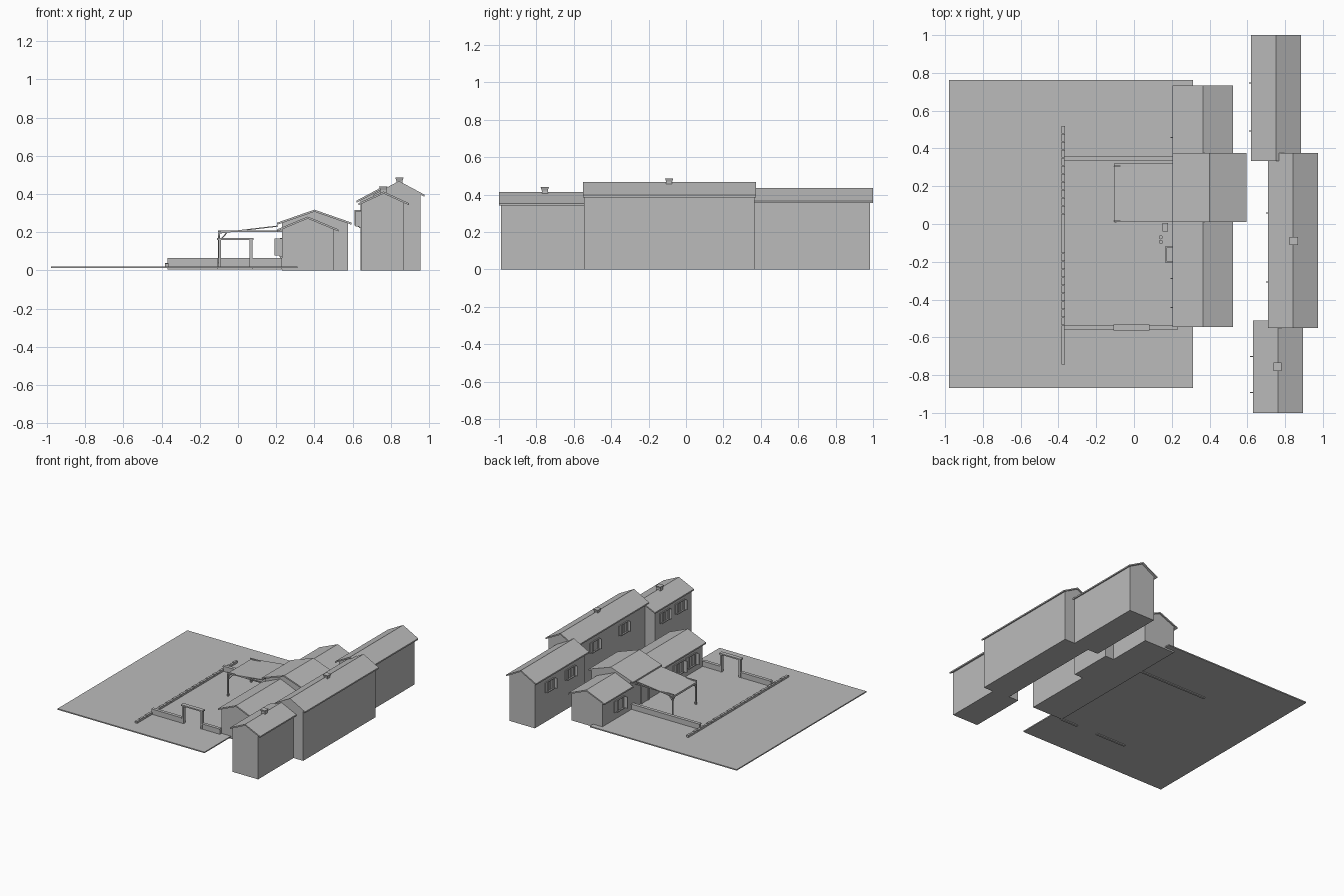
import bpy, bmesh, math
from mathutils import Matrix, Vector

old = bpy.data.objects.get("Cube")
if old:
    bpy.data.objects.remove(old, do_unlink=True)

stone = bpy.data.materials.new("plain_grey")
stone.use_nodes = True
GREY = (0.5, 0.5, 0.5, 1)
stone.diffuse_color = GREY
stone.node_tree.nodes["Principled BSDF"].inputs["Base Color"].default_value = GREY


def finish(name, bm):
    bmesh.ops.recalc_face_normals(bm, faces=bm.faces)
    mesh = bpy.data.meshes.new(name)
    bm.to_mesh(mesh)
    bm.free()
    mesh.materials.append(stone)
    obj = bpy.data.objects.new(name, mesh)
    bpy.context.collection.objects.link(obj)
    return obj


def add_box(bm, x, y, z):
    """Add a box given its (low, high) range on each axis."""
    centre = [(a + b) / 2 for a, b in (x, y, z)]
    size = [b - a for a, b in (x, y, z)]
    matrix = Matrix.Translation(centre) @ Matrix.Diagonal((*size, 1))
    bmesh.ops.create_cube(bm, size=1, matrix=matrix)


def boxes(name, *ranges):
    bm = bmesh.new()
    for r in ranges:
        add_box(bm, *r)
    return finish(name, bm)


def prism(name, profile, y0, y1):
    """Extrude an x-z profile along y."""
    bm = bmesh.new()
    face = bm.faces.new([bm.verts.new((x, y0, z)) for x, z in profile])
    new = bmesh.ops.extrude_face_region(bm, geom=[face])["geom"]
    moved = [v for v in new if isinstance(v, bmesh.types.BMVert)]
    bmesh.ops.translate(bm, verts=moved, vec=(0, y1 - y0, 0))
    return finish(name, bm)


def window(name, x, y, z, w, h, reach):
    """Framed window on a wall facing -x, with one shutter open and one folded back."""
    t, out = 0.007, x - 0.008
    y0, y1, z0, z1 = y - w / 2, y + w / 2, z - h / 2, z + h / 2
    boxes(name + "_frame",
          ((out, x), (y0, y0 + t), (z0, z1)),
          ((out, x), (y1 - t, y1), (z0, z1)),
          ((out, x), (y0 + t, y1 - t), (z1 - t, z1)),
          ((out - 0.004, x), (y0 - t, y1 + t), (z0 - t, z0)),
          ((x - 0.004, x), (y - t / 2, y + t / 2), (z0, z1 - t)))
    boxes(name + "_shutters",
          ((x - reach, x), (y0 - 0.005, y0), (z0, z1)),
          ((x - 0.006, x), (y1 + 0.002, y1 + reach), (z0, z1)))


def house(name, wall_x, wall_y, roof_x, roof_y, eave, ridge, base=0.0):
    """Gabled house: the roof slab overhangs a five-sided wall block."""
    t = 0.011
    mid = sum(roof_x) / 2
    slope = (ridge - eave) / (mid - roof_x[0])

    def under(x):
        return ridge - t - slope * abs(x - mid)

    a, b = wall_x
    prism(name + "_walls",
          [(a, base), (b, base), (b, under(b)), (mid, under(mid)), (a, under(a))], *wall_y)
    left, right = roof_x
    prism(name + "_roof",
          [(left, eave - t), (mid, ridge - t), (right, eave - t),
           (right, eave), (mid, ridge), (left, eave)], *roof_y)


def chimney(name, x, y, z0, z1):
    boxes(name + "_stack", ((x - .016, x + .016), (y - .016, y + .016), (z0, z1 - .015)))
    bm = bmesh.new()
    bmesh.ops.create_cone(bm, cap_ends=True, segments=4, radius1=.023, radius2=.031, depth=.018,
                          matrix=Matrix.Translation((x, y, z1 - .009)) @ Matrix.Rotation(math.pi / 4, 4, 'Z'))
    finish(name + "_cap", bm)


def rod(name, start, end, radius, segments=8):
    a, b = Vector(start), Vector(end)
    bm = bmesh.new()
    turn = (b - a).to_track_quat('Z', 'Y').to_matrix().to_4x4()
    bmesh.ops.create_cone(bm, cap_ends=True, segments=segments, radius1=radius, radius2=radius,
                          depth=(b - a).length, matrix=Matrix.Translation((a + b) / 2) @ turn)
    return finish(name, bm)


# Tall rear row
house("rear_south_house", (.645, .87), (-.99, -.53), (.63, .895), (-1, -.51), .352, .413)
house("rear_middle_house", (.73, .955), (-.545, .365), (.71, .975), (-.55, .375), .397, .468)
house("rear_north_house", (.64, .865), (.355, .985), (.62, .885), (.333, 1), .365, .436)
chimney("south_chimney", .76, -.755, .38, .44)
chimney("middle_chimney", .845, -.09, .43, .487)

# Low front row
house("front_south_house", (.23, .50), (-.535, .02), (.205, .525), (-.545, .012), .215, .282)
house("front_middle_house", (.23, .575), (.02, .367), (.205, .595), (.01, .375), .25, .318)
house("front_north_house", (.23, .50), (.36, .722), (.205, .525), (.37, .732), .215, .282)

# Windows facing the yard
for row, x, z, h, reach, places in (
        ("rear_south", .645, .27, .08, .03, (-.66, -.85)),
        ("rear_middle", .73, .30, .08, .03, (-.265, .10)),
        ("rear_north", .64, .275, .08, .03, (.79, .535)),
        ("front_south", .23, .122, .09, .038, (-.245, -.40)),
        ("front_north", .23, .122, .09, .038, (.50,))):
    for i, y in enumerate(places):
        window(f"{row}_window_{i + 1}", x, y, z, .08, h, reach)

# House door under the canopy
boxes("house_door_frame",
      ((.22, .23), (.145, .155), (.02, .16)),
      ((.22, .23), (.235, .245), (.02, .16)),
      ((.22, .23), (.145, .245), (.16, .17)))
boxes("house_door", ((.225, .23), (.155, .235), (.02, .16)))

# Ground
boxes("ground", ((-.98, .312), (-.867, .763), (.012, .021)))

# Yard walls with coping, and the gate in the south wall
for name, y, spans in (("north_wall", .348, ((-.37, .23),)),
                       ("south_wall", -.547, ((-.37, -.105), (.075, .23)))):
    for i, span in enumerate(spans):
        boxes(f"{name}_{i + 1}", (span, (y - .009, y + .009), (.005, .058)))
        boxes(f"{name}_coping_{i + 1}", (span, (y - .013, y + .013), (.058, .065)))
gate_y = (-.559, -.535)
boxes("gate_posts",
      ((-.103, -.089), gate_y, (.015, .16)),
      ((.061, .075), gate_y, (.015, .16)))
boxes("gate_lintel", ((-.109, .081), (-.563, -.531), (.16, .17)))

# Row of kerb stones along the open side of the yard
bm = bmesh.new()
count = 30
step = (.52 + .745) / count
for i in range(count):
    y = -.745 + i * step
    top = .035 + .004 * (i % 2)
    add_box(bm, (-.383, -.365), (y, y + step - .002), (.015, top))
finish("kerb_stones", bm)

# Sloping canopy on beams, posts and curved brackets
prism("canopy_sheet", [(-.105, .192), (.21, .229), (.21, .235), (-.105, .198)], .01, .32)
boxes("canopy_front_beam", ((-.104, -.094), (.01, .32), (.182, .192)))
for side, y, inward in (("south", .016, 1), ("north", .306, -1)):
    boxes(f"{side}_canopy_beam", ((-.105, .23), (y - .005, y + .005), (.202, .21)))
    rod(f"{side}_canopy_post", (-.099, y, .015), (-.099, y, .185), .006)
    rod(f"{side}_post_foot", (-.099, y, .015), (-.099, y, .04), .009)
    arc = [(math.radians(15 * k)) for k in range(7)]
    path = [(y + inward * .05 * (1 - math.cos(a)), .135 + .05 * math.sin(a)) for a in arc]
    for k, (p, q) in enumerate(zip(path, path[1:])):
        rod(f"{side}_bracket_{k + 1}", (-.099, *p), (-.099, *q), .003, 6)
    rod(f"{side}_side_brace", (-.099, y, .15), (-.06, y, .196), .003, 6)

# Yard furniture: trough, small bench and two pots
boxes("trough",
      ((.165, .23), (-.205, -.197), (.02, .06)),
      ((.165, .23), (-.128, -.12), (.02, .06)),
      ((.165, .173), (-.197, -.128), (.02, .06)),
      ((.173, .23), (-.197, -.128), (.02, .035)))
boxes("bench",
      ((.15, .18), (-.04, .005), (.042, .048)),
      ((.153, .177), (-.037, -.031), (.02, .042)),
      ((.153, .177), (-.004, .002), (.02, .042)))
for i, y in enumerate((-.07, -.095)):
    rod(f"pot_{i + 1}", (.142, y, .02), (.142, y, .045), .011, 12)
